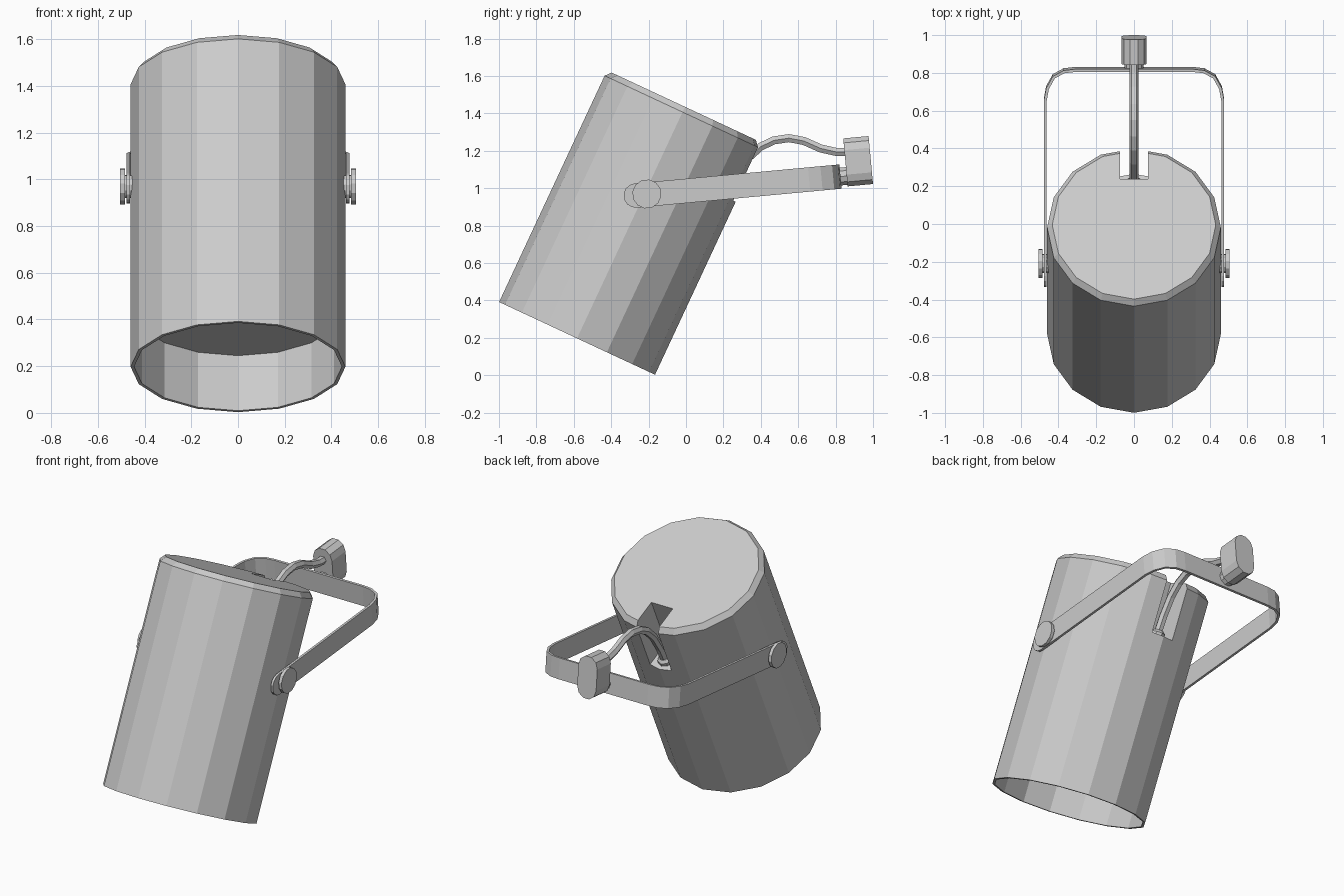
import bpy, bmesh, math
from mathutils import Matrix, Vector

if "Cube" in bpy.data.objects:
    bpy.data.objects.remove(bpy.data.objects["Cube"])

BODY = Matrix.Translation((0, -0.5825, 0.1975)) @ Matrix.Rotation(math.radians(-25), 4, 'X')
YOKE = Matrix.Translation((0, 0, 0.986)) @ Matrix.Rotation(math.radians(5.3), 4, 'X')


def finish(name, bm, matrix):
    bmesh.ops.recalc_face_normals(bm, faces=bm.faces[:])
    me = bpy.data.meshes.new(name)
    bm.to_mesh(me)
    bm.free()
    ob = bpy.data.objects.new(name, me)
    ob.matrix_world = matrix
    bpy.context.collection.objects.link(ob)
    return ob


def lathe(name, profile, sides, matrix, turn=0.0):
    """Revolve (radius, height) pairs around local z and cap both ends."""
    bm = bmesh.new()
    rings = []
    for r, z in profile:
        rings.append([bm.verts.new((r * math.cos(a), r * math.sin(a), z))
                      for a in (2 * math.pi * i / sides + turn for i in range(sides))])
    for a, b in zip(rings, rings[1:]):
        for i in range(sides):
            j = (i + 1) % sides
            bm.faces.new((a[i], a[j], b[j], b[i]))
    bm.faces.new(rings[0])
    bm.faces.new(rings[-1])
    return finish(name, bm, matrix)


# Lamp housing: bevelled top, recessed lens disc in the open end
housing = lathe("housing", [(0.445, 0.26), (0.445, 0), (0.46, 0), (0.46, 1.335), (0.433, 1.366)],
                16, BODY)

# Cable notch cut in the rear of the housing
bm = bmesh.new()
bmesh.ops.create_cube(bm, size=1, matrix=Matrix.Translation((0, 0.47, 1.27))
                      @ Matrix.Diagonal((0.15, 0.4, 0.5, 1)))
cutter = finish("notch_cutter", bm, BODY)
cutter.hide_render = True
cutter.display_type = 'WIRE'
mod = housing.modifiers.new("notch", 'BOOLEAN')
mod.object = cutter
mod.operation = 'DIFFERENCE'
mod.solver = 'EXACT'

# Yoke strap: U-shaped band with rounded ends
half = [(0.47, 0.66), (0.458, 0.725), (0.425, 0.785), (0.37, 0.815), (0.31, 0.822)]
HALF_W = 0.065
ends = [(0.47, -0.27 - HALF_W * math.cos(a), HALF_W * math.sin(a))
        for a in (math.radians(d) for d in (18, 40, 65, 90))]
right = ends + [(x, y, HALF_W) for x, y in half]
path = right + [(-x, y, h) for x, y, h in reversed(right)]
bm = bmesh.new()
cols = [(bm.verts.new((x, y, -h)), bm.verts.new((x, y, h))) for x, y, h in path]
for a, b in zip(cols, cols[1:]):
    bm.faces.new((a[0], b[0], b[1], a[1]))
yoke = finish("yoke_strap", bm, YOKE)
sol = yoke.modifiers.new("thickness", 'SOLIDIFY')
sol.thickness = 0.015
sol.offset = 0

# Pivot knobs, one on each side
for side, s in (("right", 1), ("left", -1)):
    m = YOKE @ Matrix.Translation((0, -0.21, 0.003)) @ Matrix.Rotation(s * math.pi / 2, 4, 'Y')
    lathe("knob_" + side, [(0.05, 0.44), (0.05, 0.485), (0.078, 0.485), (0.078, 0.505)],
          12, m, math.pi / 12)

# Boss joining the yoke to the mounting block
lathe("mount_boss", [(0.05, -0.82), (0.05, -0.88)], 10,
      YOKE @ Matrix.Rotation(math.pi / 2, 4, 'X'))

# Mounting block: stadium outline extruded backwards
bm = bmesh.new()
R = 0.066
outline = []
for i in range(12):
    k = i if i < 6 else i - 6
    a = math.pi * k / 5 + (0 if i < 6 else math.pi)
    outline.append((R * math.cos(a), R * math.sin(a) + (0.066 if i < 6 else -0.066)))
front = [bm.verts.new((x, 0.863, z + 0.073)) for x, z in outline]
face = bm.faces.new(front)
ext = bmesh.ops.extrude_face_region(bm, geom=[face], use_keep_orig=True)
bmesh.ops.translate(bm, vec=(0, 0.136, 0),
                    verts=[g for g in ext["geom"] if isinstance(g, bmesh.types.BMVert)])
finish("mounting_block", bm, YOKE)

# Power cable from the notch floor to the block
pts = [(0.20, 0.95), (0.26, 1.06), (0.33, 1.16), (0.40, 1.223), (0.47, 1.256), (0.55, 1.268),
       (0.63, 1.253), (0.72, 1.213), (0.80, 1.195), (0.88, 1.195)]
cu = bpy.data.curves.new("power_cable", 'CURVE')
cu.dimensions = '3D'
cu.bevel_depth = 0.025
cu.bevel_resolution = 1
cu.use_fill_caps = True
sp = cu.splines.new('POLY')
sp.points.add(len(pts) - 1)
for p, (y, z) in zip(sp.points, pts):
    p.co = (0, y, z, 1)
sp.use_smooth = False
bpy.context.collection.objects.link(bpy.data.objects.new("power_cable", cu))

# Cable collar on the notch floor
lathe("cable_collar", [(0.045, 1.0), (0.045, 1.04), (0.03, 1.055)], 8,
      BODY @ Matrix.Translation((0, 0.39, 0)))
